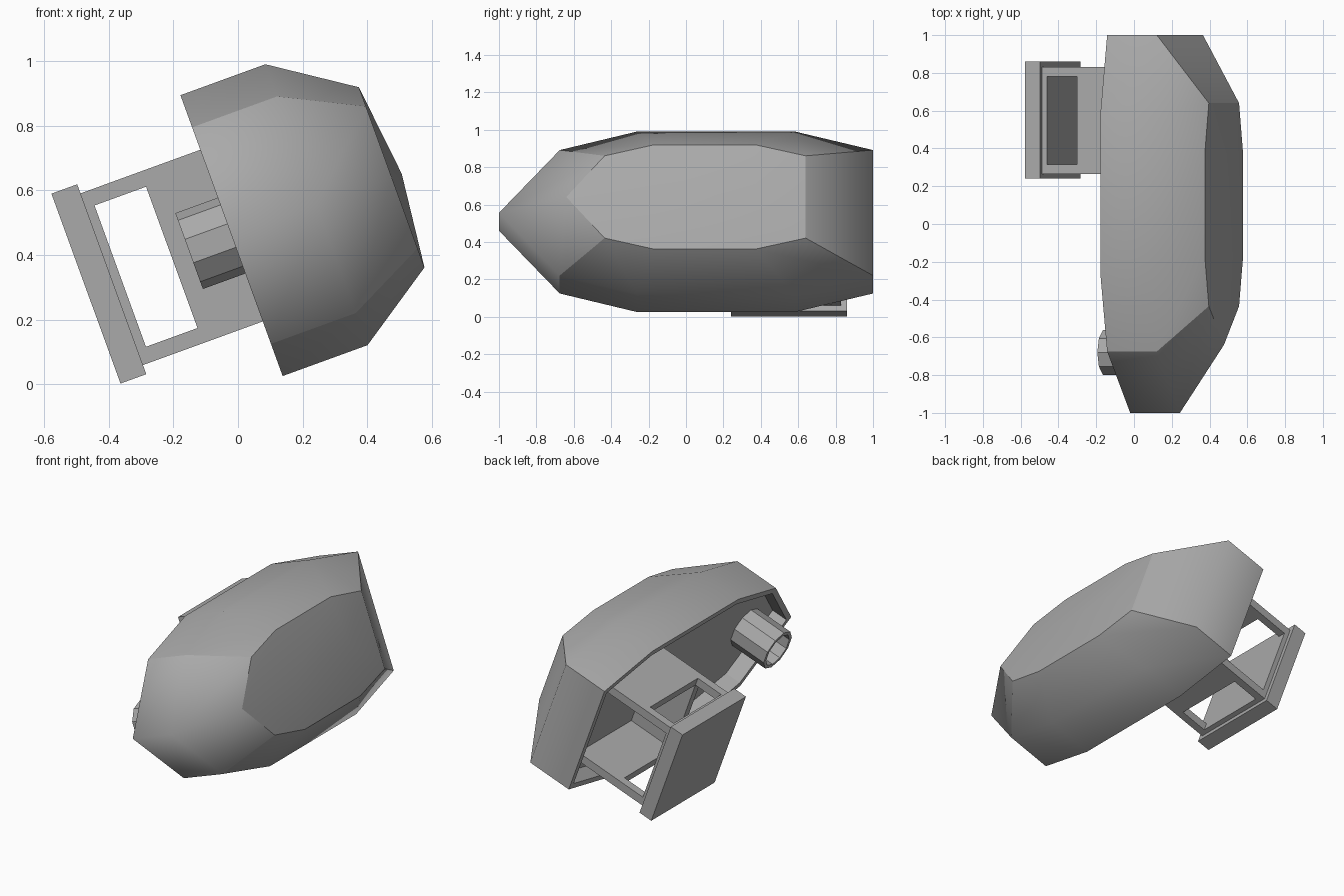
import bpy, bmesh
from math import radians, sin, cos, pi
from mathutils import Matrix, Vector

cube = bpy.data.objects.get("Cube")
if cube:
    bpy.data.objects.remove(cube, do_unlink=True)

# Everything is built upright (x outward, y along, z across), then tilted
TILT = Matrix.Translation((-0.02, 0, 0.46)) @ Matrix.Rotation(radians(-20), 4, 'Y')

grey = bpy.data.materials.new("plain_grey")
grey.use_nodes = True
COLOUR = (0.4, 0.4, 0.4, 1)
grey.diffuse_color = COLOUR
grey.node_tree.nodes["Principled BSDF"].inputs["Base Color"].default_value = COLOUR


def finish(name, bm):
    bmesh.ops.recalc_face_normals(bm, faces=bm.faces)
    mesh = bpy.data.meshes.new(name)
    bm.to_mesh(mesh)
    bm.free()
    mesh.materials.append(grey)
    obj = bpy.data.objects.new(name, mesh)
    bpy.context.collection.objects.link(obj)
    obj.matrix_world = TILT
    return obj


def loft(bm, rings):
    """Skin a list of closed rings with quads and return the rings of verts."""
    rows = [[bm.verts.new(p) for p in ring] for ring in rings]
    for a, b in zip(rows, rows[1:]):
        n = len(a)
        for i in range(n):
            j = (i + 1) % n
            bm.faces.new((a[i], a[j], b[j], b[i]))
    return rows


def box(name, x, y, z):
    bm = bmesh.new()
    size = Vector((x[1] - x[0], y[1] - y[0], z[1] - z[0]))
    mid = Vector((sum(x), sum(y), sum(z))) / 2
    bmesh.ops.create_cube(bm, size=1, matrix=Matrix.Translation(mid) @ Matrix.Diagonal(size).to_4x4())
    return finish(name, bm)


def cut(target, cutter):
    mod = target.modifiers.new("cut", 'BOOLEAN')
    mod.operation = 'DIFFERENCE'
    mod.solver = 'EXACT'
    mod.object = cutter
    bpy.context.view_layer.objects.active = target
    bpy.ops.object.modifier_apply(modifier=mod.name)
    bpy.data.objects.remove(cutter, do_unlink=True)


def outline(half, x):
    """Mirror a half outline, whose first point is the nose, across z."""
    full = half + [(y, -z) for y, z in reversed(half[1:])]
    return [(x, y, z) for y, z in full]


# Shell: straight wall, sloped shoulder and a shallow ridged cap
wide = [(-1, 0), (-0.675, 0.357), (-0.26, 0.463), (0.58, 0.463), (1, 0.357)]
narrow = [(-0.64, 0), (-0.435, 0.234), (-0.17, 0.297), (0.37, 0.297), (0.64, 0.234)]
bm = bmesh.new()
base, mid, top = loft(bm, [outline(wide, 0), outline(wide, 0.28), outline(narrow, 0.528)])
p, q = (bm.verts.new((0.561, y, 0)) for y in (-0.17, 0.37))
for s in (1, -1):
    bm.faces.new((top[0], top[s], top[2 * s], p))
    bm.faces.new((p, top[2 * s], top[3 * s], q))
    bm.faces.new((top[3 * s], top[4 * s], q))
bm.faces.new((top[4], top[-4], q))
for f in bm.faces:
    f.smooth = True

# Hard edges around the cap, the rim and the four corners
corners = (1, 4, -1, -4)
hard = [{row[i], row[(i + 1) % 9]} for row in (base, top) for i in range(9)]
hard += [{a[i], b[i]} for a, b in ((base, mid), (mid, top)) for i in corners]
for e in bm.edges:
    e.smooth = set(e.verts) not in hard

# Recessed underside behind a thin rim
under = bm.faces.new(base)
bmesh.ops.recalc_face_normals(bm, faces=bm.faces)
bmesh.ops.inset_individual(bm, faces=[under], thickness=0.035, use_even_offset=True)
walls = bmesh.ops.extrude_face_region(bm, geom=[under])["geom"]
bmesh.ops.translate(bm, vec=(0.1, 0, 0), verts=[v for v in walls if isinstance(v, bmesh.types.BMVert)])
if under.is_valid:
    bmesh.ops.delete(bm, geom=[under], context='FACES_ONLY')
finish("shell", bm)

# Bracket: open frame with a window in each side
window = (-0.367, -0.197)
bracket = box("bracket_frame", (-0.395, 0.1), (0.265, 0.83), (-0.283, 0.283))
cut(bracket, box("hollow_cutter", (-0.367, 0.3), (0.315, 1), (-0.233, 0.233)))
cut(bracket, box("upright_cutter", window, (0.315, 0.78), (-0.5, 0.5)))
cut(bracket, box("lengthwise_cutter", window, (0, 1.2), (-0.233, 0.233)))
box("end_plate", (-0.48, -0.395), (0.24, 0.86), (-0.313, 0.313))


# Ten-sided hollow tube near the nose
def circle(x, r, n=10):
    return [(x, -0.68 + r * sin(2 * pi * i / n), r * cos(2 * pi * i / n)) for i in range(n)]


bm = bmesh.new()
loft(bm, [circle(0.1, 0.125), circle(-0.14, 0.125), circle(-0.14, 0.103), circle(0.1, 0.103)])
finish("nose_tube", bm)
